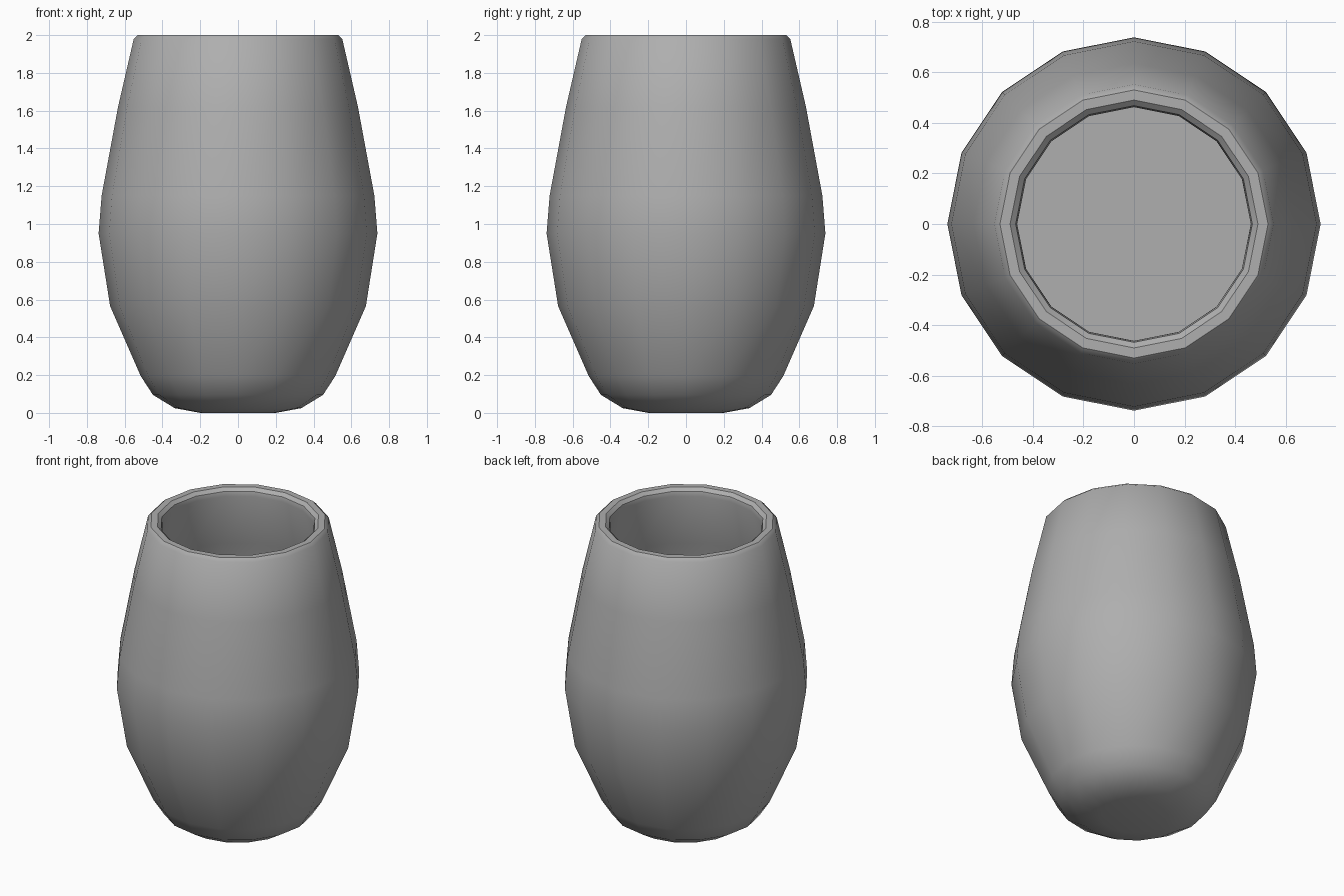
import bpy
import bmesh
from math import cos, sin, tau, radians

cube = bpy.data.objects.get("Cube")
if cube:
    bpy.data.objects.remove(cube, do_unlink=True)

SIDES = 16


def make_material(name, colour):
    mat = bpy.data.materials.new(name)
    mat.use_nodes = True
    mat.diffuse_color = colour
    mat.node_tree.nodes["Principled BSDF"].inputs["Base Color"].default_value = colour
    return mat


def lathe(name, profile, mat):
    """Turn a (radius, height) profile around z and cap both ends."""
    bm = bmesh.new()
    rings = [[bm.verts.new((r * cos(tau * i / SIDES), r * sin(tau * i / SIDES), z))
              for i in range(SIDES)] for r, z in profile]
    for low, high in zip(rings, rings[1:]):
        for i in range(SIDES):
            j = (i + 1) % SIDES
            bm.faces.new((low[i], low[j], high[j], high[i]))
    bm.faces.new(rings[0][::-1])
    bm.faces.new(rings[-1])
    bmesh.ops.recalc_face_normals(bm, faces=bm.faces)
    mesh = bpy.data.meshes.new(name)
    bm.to_mesh(mesh)
    bm.free()
    mesh.materials.append(mat)
    obj = bpy.data.objects.new(name, mesh)
    bpy.context.collection.objects.link(obj)
    bpy.ops.object.select_all(action="DESELECT")
    obj.select_set(True)
    bpy.context.view_layer.objects.active = obj
    bpy.ops.object.shade_smooth_by_angle(angle=radians(35))
    return obj


# Rounded base and tapering outer wall
outer = [(0.2, 0), (0.335, 0.025), (0.45, 0.095), (0.515, 0.195), (0.677, 0.565),
         (0.738, 0.95), (0.722, 1.15), (0.635, 1.62), (0.552, 1.98)]
# Bevelled rim
rim = [(0.53, 2), (0.49, 2), (0.468, 1.98), (0.462, 1.95)]
# Inner wall swelling with the outside, down to the flat floor
inner = [(0.55, 1.6), (0.635, 1.15), (0.65, 0.95), (0.595, 0.565), (0.465, 0.22)]

grey = make_material("mid grey", (0.425, 0.425, 0.425, 1))
lathe("tumbler", outer + rim + inner, grey)
